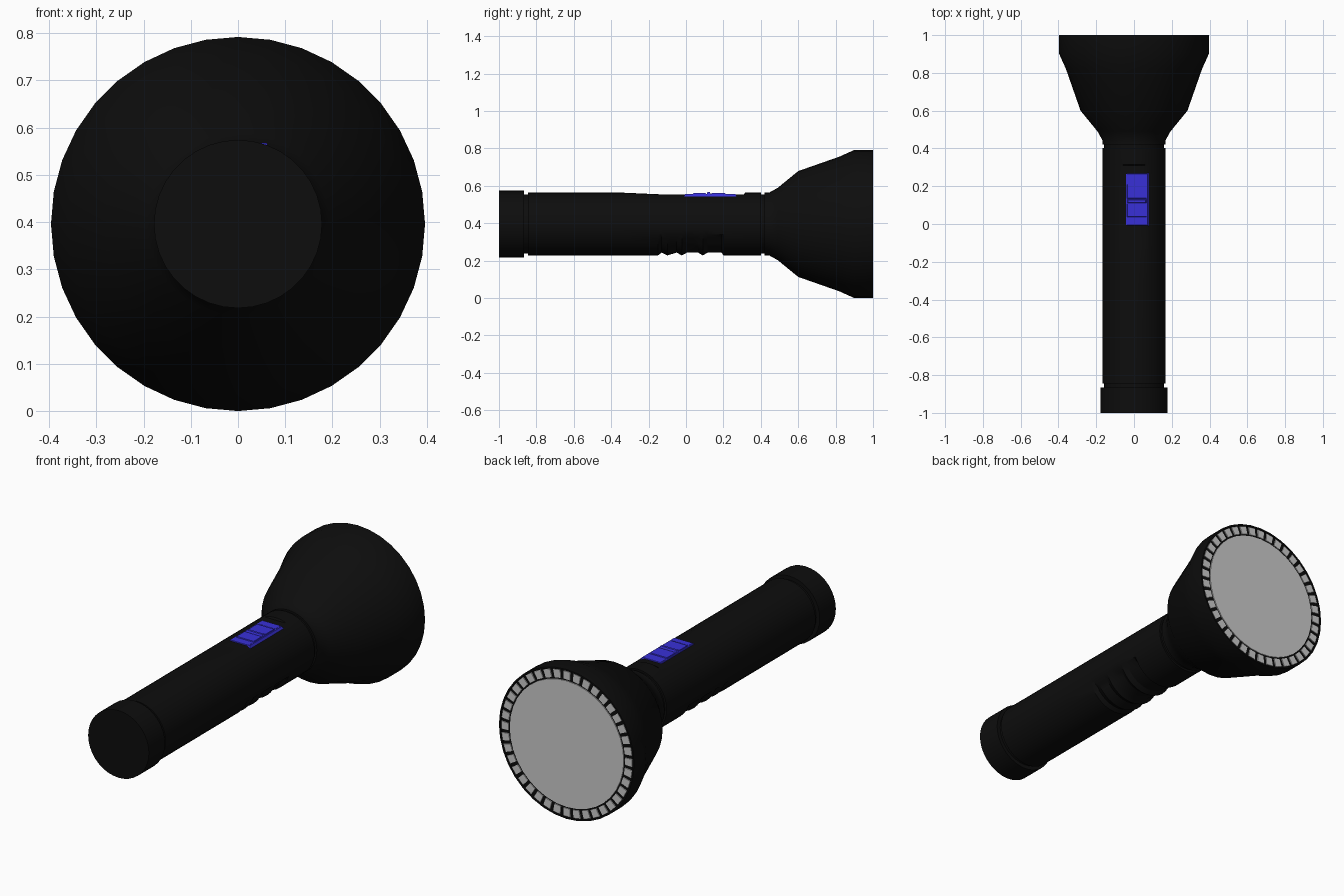
import bpy, bmesh, math

if "Cube" in bpy.data.objects:
    bpy.data.objects.remove(bpy.data.objects["Cube"])

CZ = 0.396          # height of the torch axis
SEG = 36


def material(name, rgb):
    m = bpy.data.materials.new(name)
    m.diffuse_color = (*rgb, 1)
    m.use_nodes = True
    m.node_tree.nodes["Principled BSDF"].inputs["Base Color"].default_value = m.diffuse_color
    return m


BLACK = material("black_plastic", (0.004, 0.004, 0.004))
BLUE = material("blue_plastic", (0.04, 0.03, 0.68))


def finish(bm, name, mat=None, smooth=True):
    bmesh.ops.recalc_face_normals(bm, faces=bm.faces)
    me = bpy.data.meshes.new(name)
    bm.to_mesh(me)
    bm.free()
    ob = bpy.data.objects.new(name, me)
    bpy.context.collection.objects.link(ob)
    if mat:
        me.materials.append(mat)
    if smooth:
        bpy.ops.object.select_all(action='DESELECT')
        ob.select_set(True)
        bpy.context.view_layer.objects.active = ob
        bpy.ops.object.shade_smooth_by_angle(angle=math.radians(30))
    return ob


def lathe(name, profile, mat=None, cap_start=False, cap_end=False, shape=None):
    """Revolve (y, r) points about the y axis; shape(y, r, angle) -> (x, z) can deform."""
    bm = bmesh.new()
    rings = []
    for y, r in profile:
        ring = []
        for i in range(SEG):
            a = 2 * math.pi * i / SEG
            x, z = shape(y, r, a) if shape else (r * math.sin(a), r * math.cos(a))
            ring.append(bm.verts.new((x, y, CZ + z)))
        rings.append(ring)
    for a, b in zip(rings, rings[1:]):
        for i in range(SEG):
            j = (i + 1) % SEG
            bm.faces.new((a[i], a[j], b[j], b[i]))
    if cap_start:
        bm.faces.new(rings[0])
    if cap_end:
        bm.faces.new(rings[-1])
    return finish(bm, name, mat)


# Tail cap
lathe("tail_cap", [(-1, 0.178), (-0.865, 0.178), (-0.865, 0.158)], BLACK, cap_start=True)

# Handle: flattened thumb area on top, finger grooves underneath
GROOVED = (-0.13, -0.05, 0.005, 0.065, 0.115, 0.19)


def handle_shape(y, r, a):
    from_bottom = abs(math.degrees(a) - 180)
    if y in GROOVED and from_bottom < 65:
        r -= 0.015
    x, z = r * math.sin(a), r * math.cos(a)
    if -0.35 <= y <= 0.31:
        z = min(z, 0.168 - 0.011 * min(1, (y + 0.35) / 0.25))
    return x, z


R = 0.168
stations = sorted(GROOVED + (-0.845, -0.35, -0.15, -0.1, -0.022, 0.09, 0.2, 0.31, 0.315, 0.402))
lathe("handle",
      [(-0.865, 0.158), (-0.845, 0.158)] + [(y, R) for y in stations]
      + [(0.402, 0.158), (0.42, 0.158)], BLACK, shape=handle_shape)

# Flared head with a shallow front recess
lathe("head", [(0.42, 0.158), (0.42, R), (0.445, R), (0.49, 0.193), (0.6, 0.283),
               (0.82, 0.36), (0.9, 0.396), (1, 0.396), (1, 0.388), (0.993, 0.386)],
      BLACK, cap_end=True)

# Lens
lathe("lens", [(0.99, 0.334), (0.998, 0.334)], cap_start=True, cap_end=True)

# Ring of grey teeth round the lens
bm = bmesh.new()
TEETH = 40
for t in range(TEETH):
    quad = []
    for y in (0.99, 0.998):
        for r, s in ((0.342, -1), (0.384, -1), (0.384, 1), (0.342, 1)):
            a = 2 * math.pi * (t + 0.34 * s) / TEETH
            quad.append(bm.verts.new((r * math.sin(a), y, CZ + r * math.cos(a))))
    bm.faces.new(quad[:4])
    bm.faces.new(quad[4:])
    for i in range(4):
        j = (i + 1) % 4
        bm.faces.new((quad[i], quad[j], quad[4 + j], quad[4 + i]))
finish(bm, "bezel_teeth", smooth=False)


# Switch: base plate, stepped pads and a thumb ridge
def block(name, x0, x1, y0, y1, z0, z1, taper):
    bm = bmesh.new()
    bmesh.ops.create_cube(bm, size=1)
    for v in bm.verts:
        top = v.co.z > 0
        t = taper if top else 0
        v.co = (x1 - t if v.co.x > 0 else x0 + t,
                y1 - t if v.co.y > 0 else y0 + t,
                z1 if top else z0)
    return finish(bm, name, BLUE, smooth=False)


block("switch_base", -0.05, 0.08, -0.012, 0.272, 0.541, 0.556, 0.008)
for n, (y0, y1, z) in enumerate(((-0.008, 0.032, 0.557), (0.036, 0.108, 0.561),
                                 (0.134, 0.212, 0.561), (0.218, 0.268, 0.557))):
    block(f"switch_pad_{n + 1}", -0.038, 0.068, y0, y1, 0.55, z, 0.003)
block("switch_ridge", -0.038, 0.068, 0.108, 0.134, 0.55, 0.567, 0.007)
